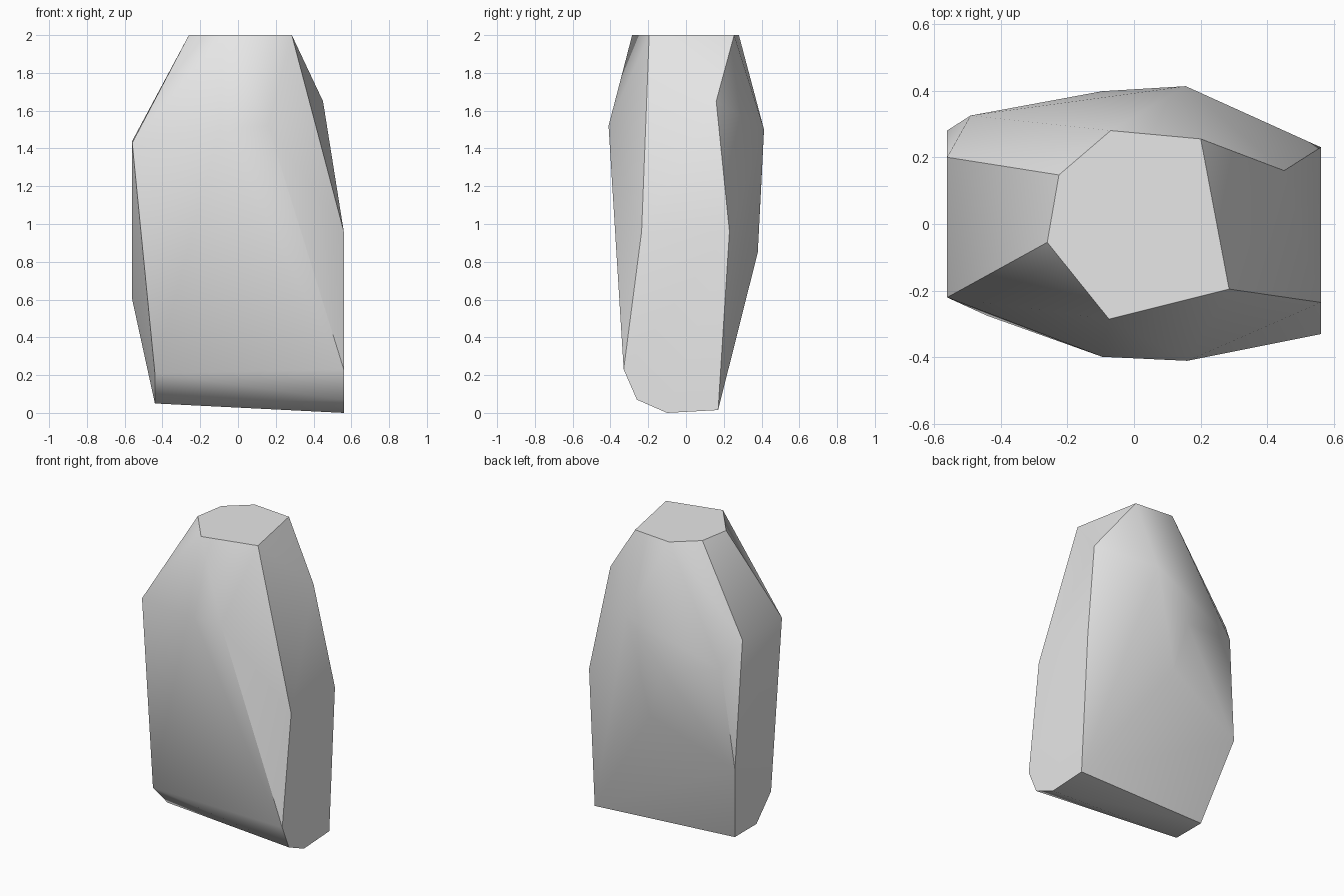
import bpy, bmesh, math

cube = bpy.data.objects.get("Cube")
if cube:
    bpy.data.objects.remove(cube, do_unlink=True)

# Plain grey stone
grey = bpy.data.materials.new("stone_grey")
grey.use_nodes = True
colour = (0.8, 0.8, 0.8, 1.0)
grey.diffuse_color = colour
grey.node_tree.nodes["Principled BSDF"].inputs["Base Color"].default_value = colour

# Corners of the chipped boulder, grouped by facet
top = [(x, y, 2.0) for x, y in [(-0.07, 0.28), (0.20, 0.255), (0.285, -0.195),
                                (-0.075, -0.285), (-0.26, -0.055), (-0.225, 0.147)]]
left_cut = [(0.56, y, z) for y, z in [(-0.235, 0.96), (-0.33, 0.23), (-0.26, 0.07),
                                      (-0.10, 0.0), (0.17, 0.015), (0.23, 0.96)]]
left_shoulder = [(0.45, 0.16, 1.65)]
right_cut = [(-0.56, y, z) for y, z in [(-0.22, 1.43), (0.20, 1.44), (0.28, 0.60)]]
right_foot = [(-0.44, -0.275, 0.21), (-0.44, -0.12, 0.05), (-0.44, 0.11, 0.05)]
front_bulge = [(0.16, -0.41, 1.52), (-0.095, -0.398, 1.5)]
back_bulge = [(0.155, 0.413, 1.5), (-0.095, 0.398, 1.2), (0.0, 0.38, 0.85),
              (-0.49, 0.325, 1.265)]

# Wrap the corners in a convex skin
bm = bmesh.new()
for p in top + left_cut + left_shoulder + right_cut + right_foot + front_bulge + back_bulge:
    bm.verts.new(p)
bmesh.ops.convex_hull(bm, input=bm.verts[:])
loose = [v for v in bm.verts if not v.link_faces]
bmesh.ops.delete(bm, geom=loose, context='VERTS')
# Merge the triangles of flat cuts into single faces
bmesh.ops.dissolve_limit(bm, angle_limit=math.radians(0.5), verts=bm.verts[:], edges=bm.edges[:])
bmesh.ops.recalc_face_normals(bm, faces=bm.faces[:])

mesh = bpy.data.meshes.new("boulder")
bm.to_mesh(mesh)
bm.free()
mesh.materials.append(grey)
boulder = bpy.data.objects.new("boulder", mesh)
bpy.context.collection.objects.link(boulder)

# Soft shading across shallow edges, crisp at the cuts
bpy.ops.object.select_all(action='DESELECT')
boulder.select_set(True)
bpy.context.view_layer.objects.active = boulder
bpy.ops.object.shade_smooth_by_angle(angle=math.radians(32))
